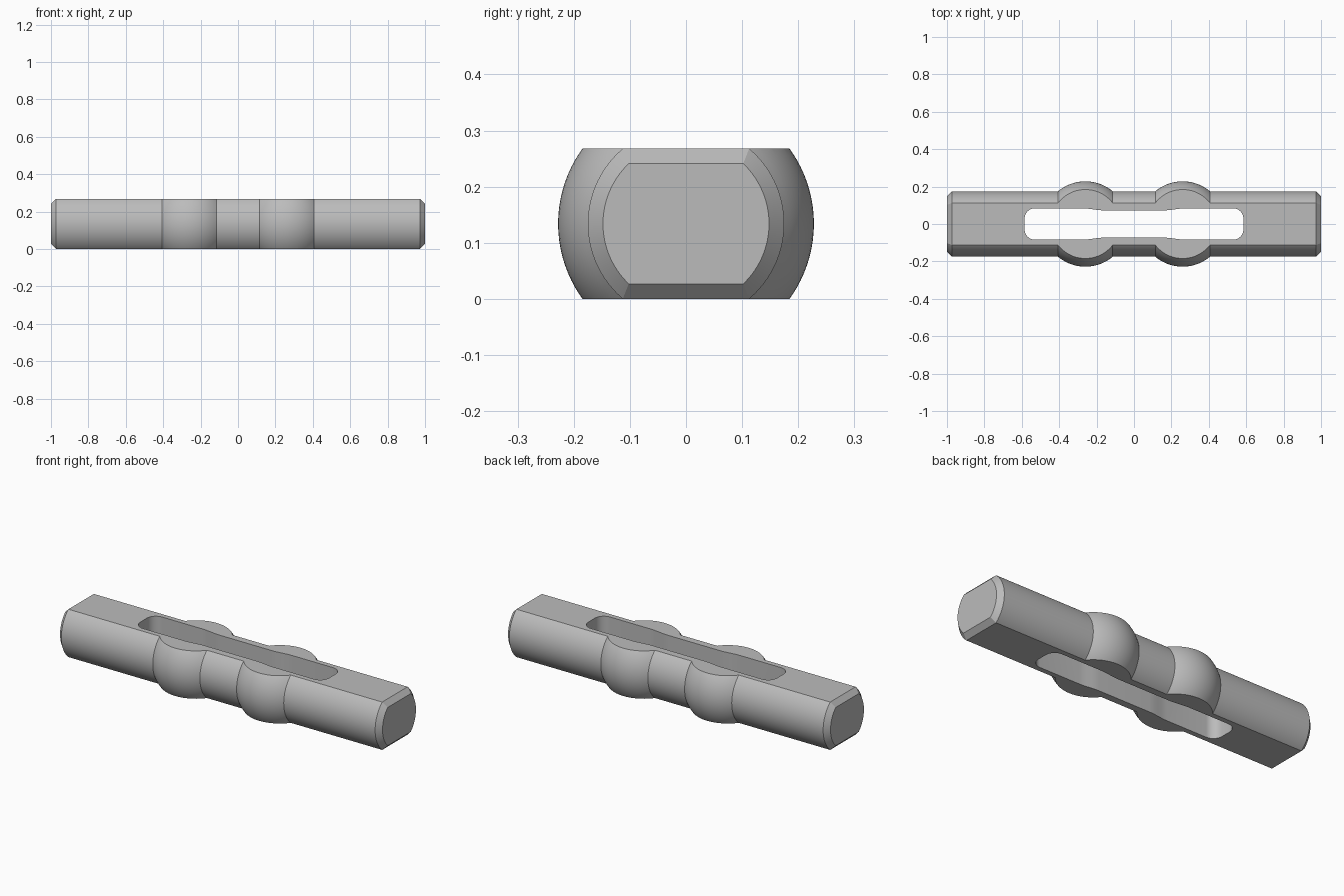
import bpy, bmesh, math
from mathutils import Matrix

if "Cube" in bpy.data.objects:
    bpy.data.objects.remove(bpy.data.objects["Cube"])

HALF_H = 0.134       # half thickness between the two flats
BAR_R = 0.175        # bar radius
BULGE_R = 0.228      # radius of the spherical swellings
BULGE_X = 0.26
CHAMFER = 0.027
STEPS = 96

metal = bpy.data.materials.new("light grey")
metal.use_nodes = True
grey = (0.5, 0.5, 0.5, 1)
metal.diffuse_color = grey
metal.node_tree.nodes["Principled BSDF"].inputs["Base Color"].default_value = grey


def add_object(name, bm):
    bmesh.ops.recalc_face_normals(bm, faces=bm.faces)
    mesh = bpy.data.meshes.new(name)
    bm.to_mesh(mesh)
    bm.free()
    mesh.materials.append(metal)
    obj = bpy.data.objects.new(name, mesh)
    bpy.context.collection.objects.link(obj)
    obj.location.z = HALF_H
    return obj


def prism(name, points, depth, to_3d):
    """Extrude a closed outline symmetrically along the remaining axis."""
    bm = bmesh.new()
    face = bm.faces.new([bm.verts.new(to_3d(a, b, -depth)) for a, b in points])
    grown = bmesh.ops.extrude_face_region(bm, geom=[face])["geom"]
    verts = [g for g in grown if isinstance(g, bmesh.types.BMVert)]
    bmesh.ops.translate(bm, verts=verts, vec=to_3d(0, 0, 2 * depth))
    return add_object(name, bm)


def cut(obj, tool, operation):
    mod = obj.modifiers.new(operation.title(), 'BOOLEAN')
    mod.operation = operation
    mod.solver = 'EXACT'
    mod.object = tool
    bpy.context.view_layer.objects.active = obj
    bpy.ops.object.modifier_apply(modifier=mod.name)
    bpy.data.objects.remove(tool)


# Turned profile of one half: neck, spherical swelling, bar, chamfered end
reach = math.acos(BAR_R / BULGE_R)
half = []
for i in range(21):
    a = -reach + 2 * reach * i / 20
    half.append((BULGE_X + BULGE_R * math.sin(a), BULGE_R * math.cos(a)))
half += [(1 - CHAMFER, BAR_R), (1, BAR_R - CHAMFER)]
profile = [(-x, r) for x, r in reversed(half)] + half

# Lathe the profile around the x axis and cap the ends
bm = bmesh.new()
rings = []
for x, r in profile:
    rings.append([bm.verts.new((x, r * math.cos(t), r * math.sin(t)))
                  for t in (math.tau * k / STEPS for k in range(STEPS))])
for a, b in zip(rings, rings[1:]):
    for k in range(STEPS):
        n = (k + 1) % STEPS
        bm.faces.new((a[k], a[n], b[n], b[k]))
bm.faces.new(rings[0])
bm.faces.new(rings[-1])
body = add_object("slotted_bar", bm)

# Flat top and bottom, chamfered at the ends
c, h = CHAMFER, HALF_H
side = [(1, h - c), (1 - c, h), (c - 1, h), (-1, h - c),
        (-1, c - h), (c - 1, -h), (1 - c, -h), (1, c - h)]
side = [(x * 1.0001 if abs(x) == 1 else x, z) for x, z in side]
cut(body, prism("flats_cutter", side, 0.5, lambda a, b, d: (a, d, b)), 'INTERSECT')

# Long through slot with rounded corners and a slightly narrower waist
L, W, WAIST, R = 0.585, 0.084, 0.073, 0.055
quarter = []
for i in range(9):
    t = math.pi / 2 * i / 8
    quarter.append((L - R + R * math.cos(t), W - R + R * math.sin(t)))
for i in range(9):
    s = i / 8
    ease = s * s * (3 - 2 * s)
    quarter.append((0.28 - 0.12 * s, W + (WAIST - W) * ease))
upper = quarter + [(-x, y) for x, y in reversed(quarter)]
outline = upper + [(x, -y) for x, y in reversed(upper)]
cut(body, prism("slot_cutter", outline, 0.5, lambda a, b, d: (a, b, d)), 'DIFFERENCE')

# Settle on the ground and shade
body.data.transform(Matrix.Translation((0, 0, HALF_H)))
body.location.z = 0
bpy.ops.object.select_all(action='DESELECT')
body.select_set(True)
bpy.context.view_layer.objects.active = body
bpy.ops.object.shade_smooth_by_angle(angle=math.radians(25))
